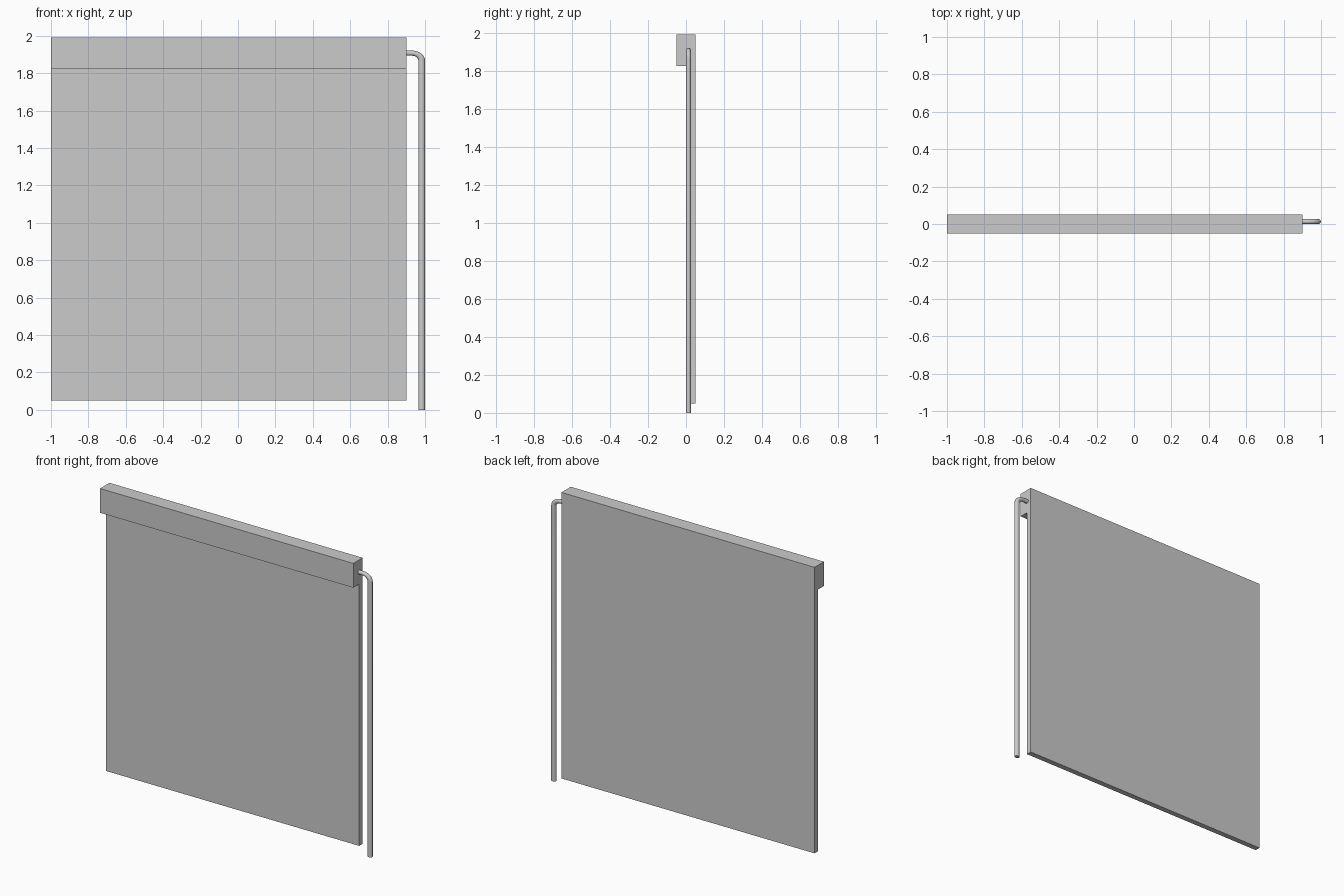
import bpy, bmesh, math

if "Cube" in bpy.data.objects:
    bpy.data.objects.remove(bpy.data.objects["Cube"])

# Screen panel with its head box: L-shaped profile (y, z) extruded along x
X0, X1 = -1.0, 0.9
profile = [(0.05, 0.05), (0.05, 1.99), (-0.05, 1.99),
           (-0.05, 1.825), (0.013, 1.825), (0.013, 0.05)]
bm = bmesh.new()
face = bm.faces.new([bm.verts.new((X0, y, z)) for y, z in profile])
ext = bmesh.ops.extrude_face_region(bm, geom=[face])
moved = [v for v in ext["geom"] if isinstance(v, bmesh.types.BMVert)]
bmesh.ops.translate(bm, verts=moved, vec=(X1 - X0, 0, 0))
bmesh.ops.recalc_face_normals(bm, faces=bm.faces[:])
mesh = bpy.data.meshes.new("blind_panel")
bm.to_mesh(mesh)
bm.free()
bpy.context.collection.objects.link(bpy.data.objects.new("blind_panel", mesh))

# Control rod: round tube with one bend, stretched sideways
STRETCH, R, BEND = 1.3, 0.0137, 0.04
x_rod, z_arm, y_rod = 0.982 / STRETCH, 1.907, 0.013
path = [(X1 / STRETCH, y_rod, z_arm)]
for i in range(9):
    a = math.pi / 2 * (1 - i / 8)
    path.append((x_rod - BEND + BEND * math.cos(a), y_rod,
                 z_arm - BEND + BEND * math.sin(a)))
path.append((x_rod, y_rod, 0))

curve = bpy.data.curves.new("control_rod", "CURVE")
curve.dimensions = "3D"
curve.bevel_depth = R
curve.bevel_resolution = 4
curve.use_fill_caps = True
spline = curve.splines.new("POLY")
spline.points.add(len(path) - 1)
for point, co in zip(spline.points, path):
    point.co = (*co, 1)
rod = bpy.data.objects.new("control_rod", curve)
rod.scale.x = STRETCH
bpy.context.collection.objects.link(rod)

# Turn the rod into a mesh with smooth sides and sharp ends
bpy.context.view_layer.objects.active = rod
rod.select_set(True)
bpy.ops.object.convert(target="MESH")
bpy.ops.object.transform_apply(location=False, rotation=False, scale=True)
bpy.ops.object.shade_smooth_by_angle(angle=math.radians(40))
